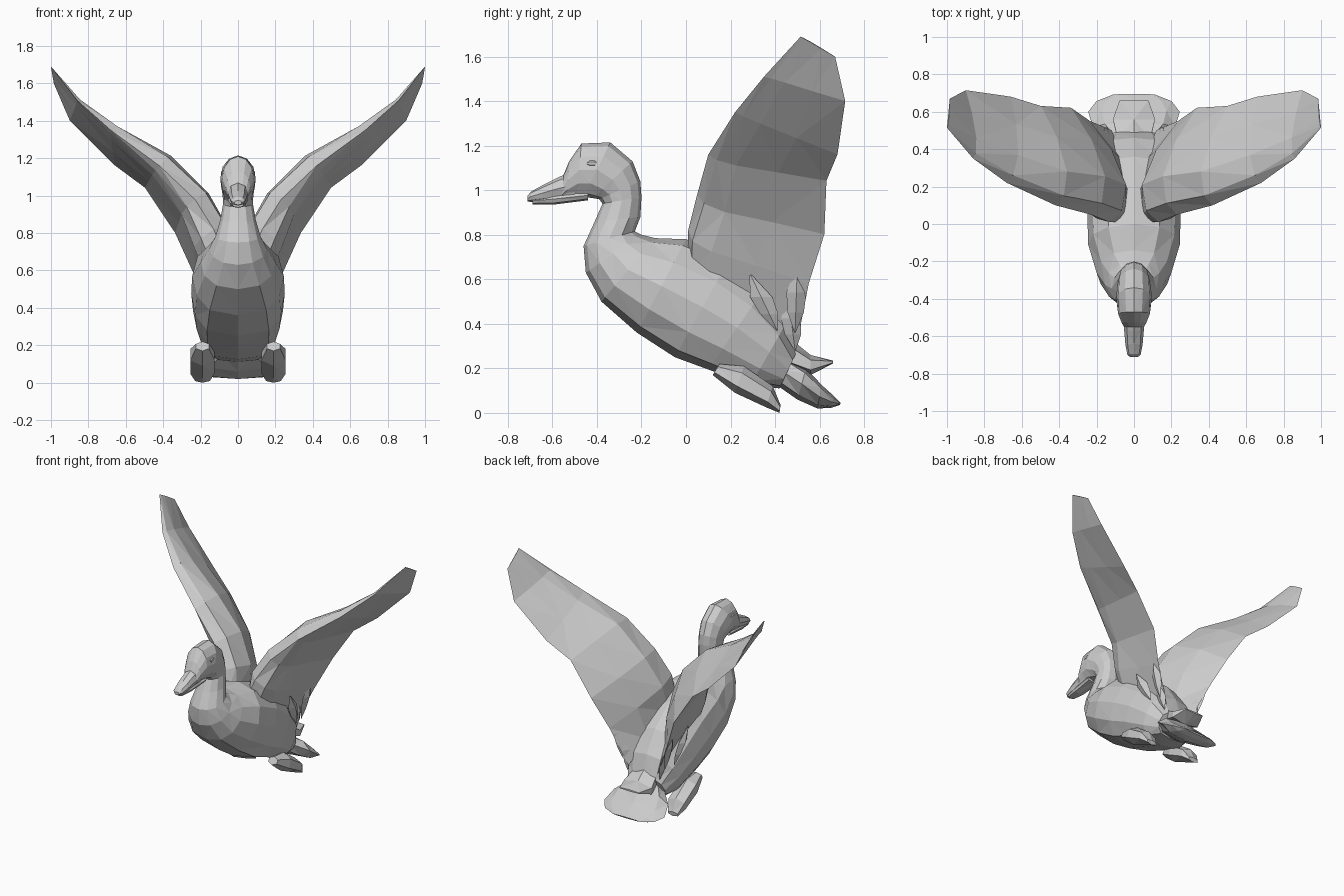
import bpy, bmesh
from math import sin, cos, pi, copysign
from mathutils import Vector


def skin(name, rings, mirror=False):
    """Join equal-sized rings of points into a closed flat-shaded solid."""
    bm = bmesh.new()
    loops = [[bm.verts.new(p) for p in ring] for ring in rings]
    n = len(loops[0])
    for a, b in zip(loops, loops[1:]):
        for i in range(n):
            j = (i + 1) % n
            bm.faces.new((a[i], a[j], b[j], b[i]))
    bm.faces.new(loops[0])
    bm.faces.new(loops[-1])
    bmesh.ops.triangulate(bm, faces=bm.faces[:])
    bmesh.ops.recalc_face_normals(bm, faces=bm.faces[:])
    mesh = bpy.data.meshes.new(name)
    bm.to_mesh(mesh)
    bm.free()
    ob = bpy.data.objects.new(name, mesh)
    bpy.context.collection.objects.link(ob)
    if mirror:
        ob.modifiers.new("mirror", "MIRROR")
    return ob


def loft(name, sections, sides=10, x=0.0, mirror=False):
    """Sections: bottom y, z, top y, z, half width, optional squareness."""
    rings = []
    for by, bz, ty, tz, w, *square in sections:
        ring = []
        for k in range(sides):
            a = 2 * pi * k / sides
            t = (1 - cos(a)) / 2
            power = square[0] if square else 1
            if t > .5:
                power = (power + 1) / 2
            dx = copysign(abs(sin(a)) ** power, sin(a))
            ring.append((x + w * dx, by + (ty - by) * t, bz + (tz - bz) * t))
        rings.append(ring)
    return skin(name, rings, mirror)


# Body, neck and head in one continuous skin
loft("body_neck_head", [
    (.42, .11, .50, .28, .15, .5),
    (.29, .125, .46, .42, .205, .45),
    (.10, .195, .36, .57, .24, .55),
    (-.05, .25, .20, .70, .25, .6),
    (-.22, .36, .00, .78, .245, .7),
    (-.38, .50, -.14, .785, .20, .8),
    (-.45, .63, -.20, .80, .155),
    (-.46, .75, -.23, .815, .12),
    (-.41, .86, -.205, .88, .095),
    (-.375, .94, -.20, .97, .08),
    (-.39, .96, -.205, 1.04, .082),
    (-.42, .965, -.24, 1.13, .09),
    (-.46, .97, -.34, 1.215, .095),
    (-.49, .97, -.47, 1.21, .085),
    (-.535, .96, -.525, 1.13, .065),
    (-.56, .95, -.55, 1.07, .05),
], 12)

# Beak halves, meeting along the mouth line
loft("upper_beak", [
    (-.50, .96, -.50, 1.09, .06),
    (-.58, .955, -.57, 1.06, .052),
    (-.65, .95, -.64, 1.025, .046, .7),
    (-.70, .948, -.695, .995, .036, .7),
    (-.712, .95, -.712, .975, .02),
], 8)
loft("lower_beak", [
    (-.44, .955, -.44, 1.0, .055, .6),
    (-.60, .935, -.60, .985, .044, .6),
    (-.69, .937, -.69, .968, .03, .6),
], 8)

# Eyes, slightly proud of the cheeks
loft("eyes", [
    (-.445, 1.115, -.445, 1.125, .004),
    (-.43, 1.105, -.43, 1.135, .011),
    (-.41, 1.105, -.41, 1.135, .011),
    (-.395, 1.115, -.395, 1.125, .004),
], 6, x=.081, mirror=True)

# Wings: leading edge, trailing edge, upper thickness, lower thickness
stations = [
    ((.08, .01, .70), (.12, .50, .32), .07, .10),
    ((.13, .01, .82), (.24, .55, .58), .14, .10),
    ((.23, .05, .98), (.34, .62, .80), .14, .065),
    ((.42, .10, 1.16), (.50, .63, 1.04), .125, .03),
    ((.68, .22, 1.35), (.66, .68, 1.16), .08, .005),
    ((.86, .35, 1.51), (.90, .715, 1.40), .035, -.004),
    ((1.0, .515, 1.69), (.985, .67, 1.60), .006, 0),
]
upper = [(0, 0), (.06, .6), (.28, 1), (.65, .7), (1, .03)]
lower = [(.6, .4), (.25, .9), (.08, .7)]
wing_rings = []
for i, (lead, trail, top, bottom) in enumerate(stations):
    lead, trail = Vector(lead), Vector(trail)
    before, after = stations[max(i - 1, 0)], stations[min(i + 1, len(stations) - 1)]
    span = Vector(after[0]) - Vector(before[0])
    up = (trail - lead).cross(span).normalized()
    if up.x > 0:
        up = -up
    ring = [lead.lerp(trail, f) + up * h * top for f, h in upper]
    ring += [lead.lerp(trail, f) - up * h * bottom for f, h in lower]
    for p in ring:  # keep the inner faces off the centre line
        p.x = max(p.x, .012)
    wing_rings.append(ring)
skin("wings", wing_rings, mirror=True)

# Loose feathers hanging from the wing roots
feathers = [
    ((.22, .29, .62), (.19, .41, .37), .05),
    ((.24, .50, .66), (.17, .49, .36), .045),
    ((.17, .46, .52), (.13, .49, .28), .045),
]
for number, (base, tip, w) in enumerate(feathers, 1):
    base, tip = Vector(base), Vector(tip)
    rings = []
    for f, s in ((0, .1), (.4, 1), (.7, .8), (1, .05)):
        c = base.lerp(tip, f)
        rings.append([c + Vector((dx * w * s, dy * w * s, 0))
                      for dx, dy in ((.5, 0), (0, 1), (-.5, 0), (0, -1))])
    skin(f"side_feather_{number}", rings, mirror=True)

# Tail fan and the short feathers above it
loft("tail_fan", [
    (.40, .13, .46, .25, .12),
    (.50, .06, .54, .20, .22),
    (.59, .02, .61, .125, .245),
    (.65, .022, .665, .075, .20),
    (.69, .035, .695, .045, .11),
], 8)
loft("upper_tail", [
    (.44, .20, .46, .34, .10),
    (.56, .17, .56, .26, .13),
    (.66, .222, .66, .235, .09),
], 6)

# Tucked feet
loft("feet", [
    (.12, .17, .15, .22, .04),
    (.22, .09, .26, .21, .075),
    (.36, .025, .39, .12, .075),
    (.42, .0, .425, .035, .045),
], 6, x=.19, mirror=True)
